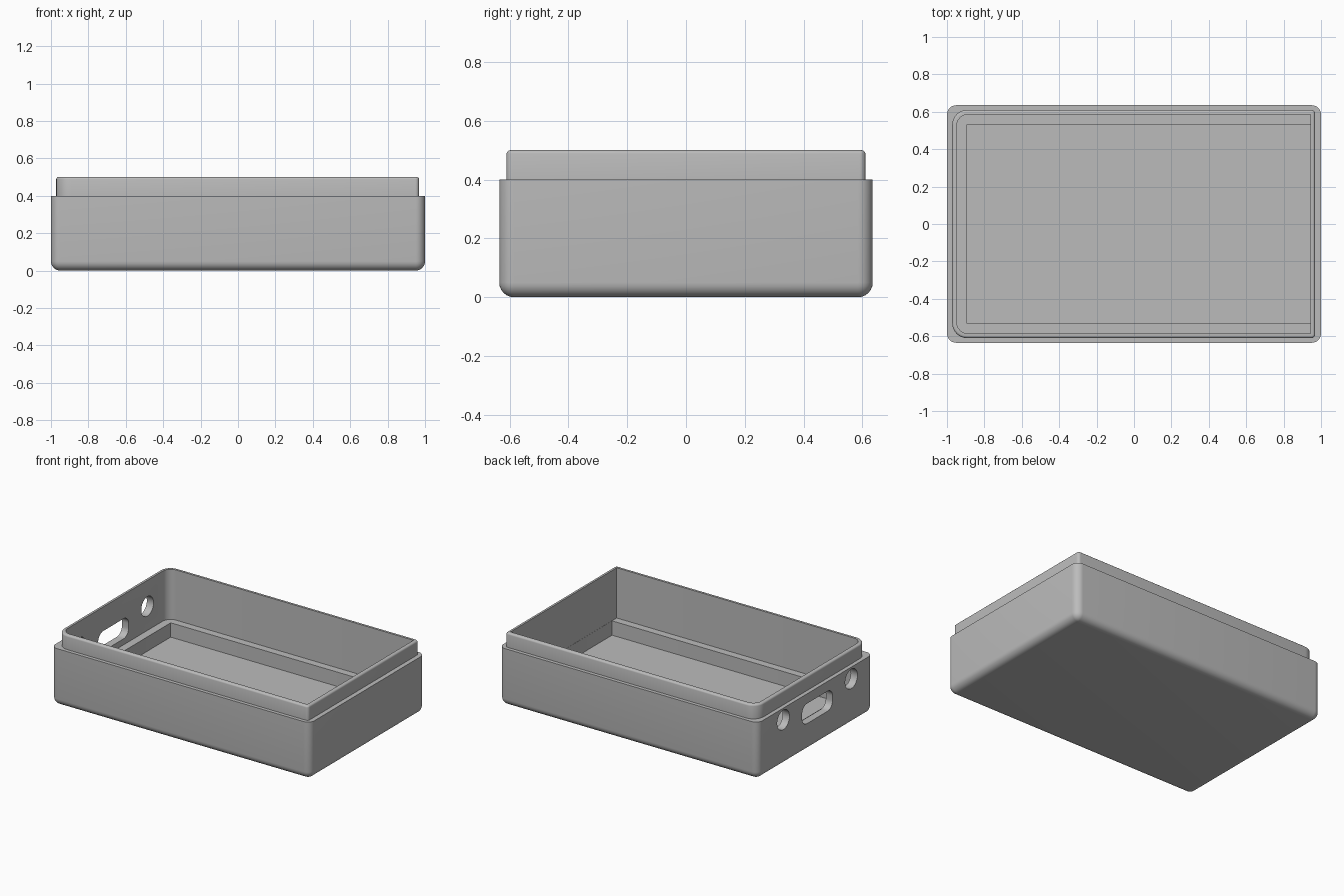
import bpy, bmesh
from math import cos, sin, pi, radians

if "Cube" in bpy.data.objects:
    bpy.data.objects.remove(bpy.data.objects["Cube"], do_unlink=True)

grey = bpy.data.materials.new("plain grey")
grey.use_nodes = True
GREY = (0.5, 0.5, 0.5, 1)
grey.diffuse_color = GREY
grey.node_tree.nodes["Principled BSDF"].inputs["Base Color"].default_value = GREY

SEG = 8          # segments per rounded corner
SHARP = 0.002    # radius standing in for a square corner


def outline(x0, x1, hy, r_left, r_right, inset=0.0):
    """Rounded rectangle with separate radii at the -x and +x ends."""
    x0, x1, hy = x0 + inset, x1 - inset, hy - inset
    rl, rr = (max(r - inset, SHARP) for r in (r_left, r_right))
    corners = [(x1 - rr, hy - rr, rr), (x0 + rl, hy - rl, rl),
               (x0 + rl, rl - hy, rl), (x1 - rr, rr - hy, rr)]
    points = []
    for i, (cx, cy, r) in enumerate(corners):
        for k in range(SEG + 1):
            a = (i + k / SEG) * pi / 2
            points.append((cx + r * cos(a), cy + r * sin(a)))
    return points


def loft(name, layers):
    """Skin a stack of (outline, z) layers and cap both ends."""
    bm = bmesh.new()
    rings = [[bm.verts.new((x, y, z)) for x, y in pts] for pts, z in layers]
    for low, high in zip(rings, rings[1:]):
        for i in range(len(low)):
            j = (i + 1) % len(low)
            bm.faces.new((low[i], low[j], high[j], high[i]))
    bm.faces.new(rings[0][::-1])
    bm.faces.new(rings[-1])
    bmesh.ops.remove_doubles(bm, verts=bm.verts, dist=0.00001)
    bmesh.ops.recalc_face_normals(bm, faces=bm.faces)
    mesh = bpy.data.meshes.new(name)
    bm.to_mesh(mesh)
    bm.free()
    mesh.materials.append(grey)
    obj = bpy.data.objects.new(name, mesh)
    bpy.context.collection.objects.link(obj)
    return obj


# Plan outlines of the tray
body = (-1, 1, 0.635, 0.05, 0.05)
lip = (-0.972, 0.968, 0.61, 0.08, 0.02)
cavity = (-0.948, 0.945, 0.585, 0.06, SHARP)
floor = (-0.893, 0.944, 0.533, SHARP, SHARP)

# Outside with rounded bottom edge, stepped lip, then down the inside
layers = []
FILLET, EASE = 0.05, 0.012
for k in range(7):
    a = k / 6 * pi / 2
    layers.append((outline(*body, inset=FILLET * (1 - sin(a))),
                   FILLET * (1 - cos(a))))
layers += [(outline(*body), 0.4), (outline(*lip), 0.4)]
for k in range(4):
    a = k / 3 * pi / 2
    layers.append((outline(*lip, inset=EASE * (1 - cos(a))),
                   0.5 - EASE * (1 - sin(a))))
layers += [(outline(*cavity), 0.5), (outline(*cavity), 0.15),
           (outline(*floor), 0.15), (outline(*floor), 0.05)]
tray = loft("tray", layers)

# Slot and two round holes through the -x end wall
openings = [(-0.02, 0.262, 0.168, 0.07, 0.055),
            (0.355, 0.318, 0.068, 0.068, 0.068),
            (-0.395, 0.318, 0.068, 0.068, 0.068)]
bpy.context.view_layer.objects.active = tray
for y, z, half_w, half_h, r in openings:
    shape = outline(-half_h, half_h, half_w, r, r)
    cutter = loft("opening_cutter", [(shape, -0.1), (shape, 0.1)])
    cutter.rotation_euler = (0, radians(90), 0)
    cutter.location = (-0.98, y, z)
    cutter.hide_render = True
    cut = tray.modifiers.new("opening", "BOOLEAN")
    cut.operation = "DIFFERENCE"
    cut.solver = "EXACT"
    cut.object = cutter
    bpy.ops.object.modifier_apply(modifier=cut.name)
    bpy.data.objects.remove(cutter, do_unlink=True)

# Smooth the rounded edges, keep the creases
tray.select_set(True)
bpy.ops.object.shade_smooth_by_angle(angle=radians(32))
